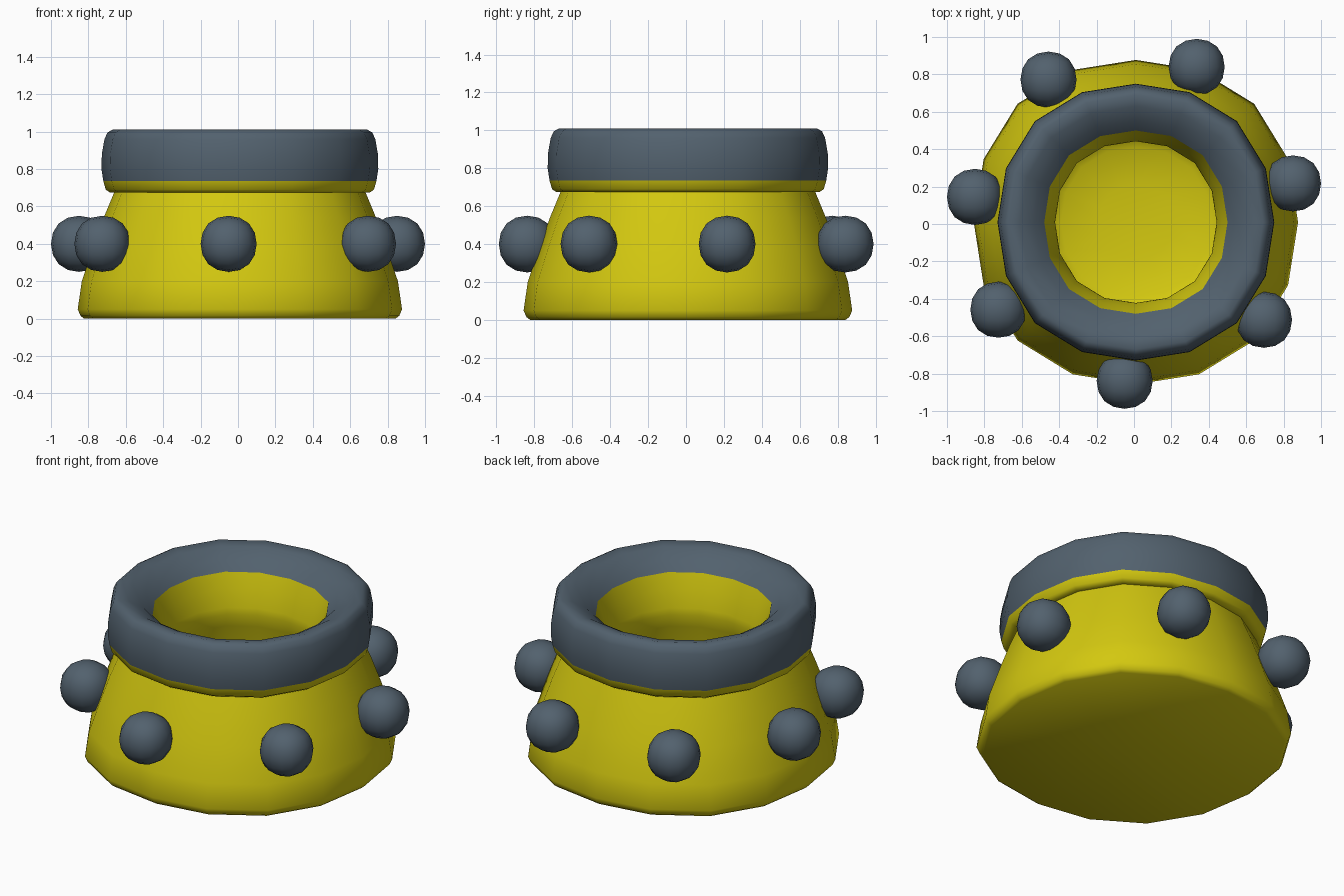
import bpy, bmesh, math

if "Cube" in bpy.data.objects:
    bpy.data.objects.remove(bpy.data.objects["Cube"])

SIDES = 16
CX, CY = 0.01, 0.01


def material(name, rgb):
    m = bpy.data.materials.new(name)
    m.diffuse_color = (*rgb, 1)
    m.use_nodes = True
    m.node_tree.nodes["Principled BSDF"].inputs["Base Color"].default_value = m.diffuse_color
    return m


yellow = material("yellow", (0.65, 0.575, 0.005))
slate = material("slate", (0.085, 0.12, 0.155))


def smooth(ob, angle):
    bpy.ops.object.select_all(action='DESELECT')
    ob.select_set(True)
    bpy.context.view_layer.objects.active = ob
    bpy.ops.object.shade_smooth_by_angle(angle=math.radians(angle))


def lathe(name, profile, mat, angle=60):
    """Revolve (radius, z) points around z; radius 0 collapses to a pole.
    The section is slightly squarish: wider on the diagonals."""
    bm = bmesh.new()
    vs = [bm.verts.new((r, 0, z)) for r, z in profile]
    es = [bm.edges.new(p) for p in zip(vs, vs[1:])]
    bmesh.ops.spin(bm, geom=vs + es, cent=(0, 0, 0), axis=(0, 0, 1),
                   angle=math.tau, steps=SIDES, use_duplicate=False)
    bmesh.ops.remove_doubles(bm, verts=bm.verts[:], dist=0.0005)
    for v in bm.verts:
        k = 1 + 0.032 * math.sin(2 * math.atan2(v.co.y, v.co.x)) ** 2
        v.co.x *= k
        v.co.y *= k
    bm.normal_update()
    # the widest face belongs to the outside: make it point outwards
    if name != "inner_body":
        f = max(bm.faces, key=lambda f: f.calc_center_median().xy.length)
        flip = f.normal.xy.dot(f.calc_center_median().xy) < 0
    else:  # cavity floor must face up
        f = min(bm.faces, key=lambda f: f.calc_center_median().z)
        flip = f.normal.z < 0
    if flip:
        bmesh.ops.reverse_faces(bm, faces=bm.faces[:])
    me = bpy.data.meshes.new(name)
    bm.to_mesh(me)
    bm.free()
    me.materials.append(mat)
    ob = bpy.data.objects.new(name, me)
    ob.location = (CX, CY, 0)
    bpy.context.collection.objects.link(ob)
    smooth(ob, angle)
    return ob


# Flared outer shell up to the lower lip of the rim
lathe("outer_body", [(0, 0), (0.832, 0), (0.852, 0.015), (0.867, 0.05),
                     (0.845, 0.2), (0.778, 0.4), (0.728, 0.54), (0.672, 0.675),
                     (0.695, 0.675), (0.717, 0.69), (0.73, 0.735)], yellow)

# Rounded rim band, sloping into the opening
lathe("rim_band", [(0.73, 0.735), (0.74, 0.80), (0.738, 0.88), (0.724, 0.96),
                   (0.708, 0.995), (0.68, 1.011), (0.62, 0.998), (0.54, 0.95),
                   (0.49, 0.90)], slate, 80)

# Inner cavity with a gently bowled floor
lathe("inner_body", [(0.49, 0.90), (0.46, 0.81), (0.437, 0.70), (0.432, 0.66),
                     (0.45, 0.58), (0.50, 0.42), (0.52, 0.28), (0.49, 0.18),
                     (0.40, 0.135), (0.2, 0.11), (0, 0.105)], yellow, 80)

# Studs around the body (subdivided cubes), slightly unevenly spaced
for i, (x, y) in enumerate([(-0.05, -0.838), (0.695, -0.512), (0.85, 0.217),
                            (0.335, 0.84), (-0.457, 0.772), (-0.85, 0.145),
                            (-0.725, -0.458)]):
    bpy.ops.mesh.primitive_cube_add(size=2 * 0.15 / 0.84, location=(x, y, 0.4))
    ob = bpy.context.object
    ob.name = f"stud_{i + 1}"
    ob.modifiers.new("round", 'SUBSURF').levels = 2
    ob.modifiers["round"].render_levels = 2
    ob.data.materials.append(slate)
    bpy.ops.object.shade_smooth()
